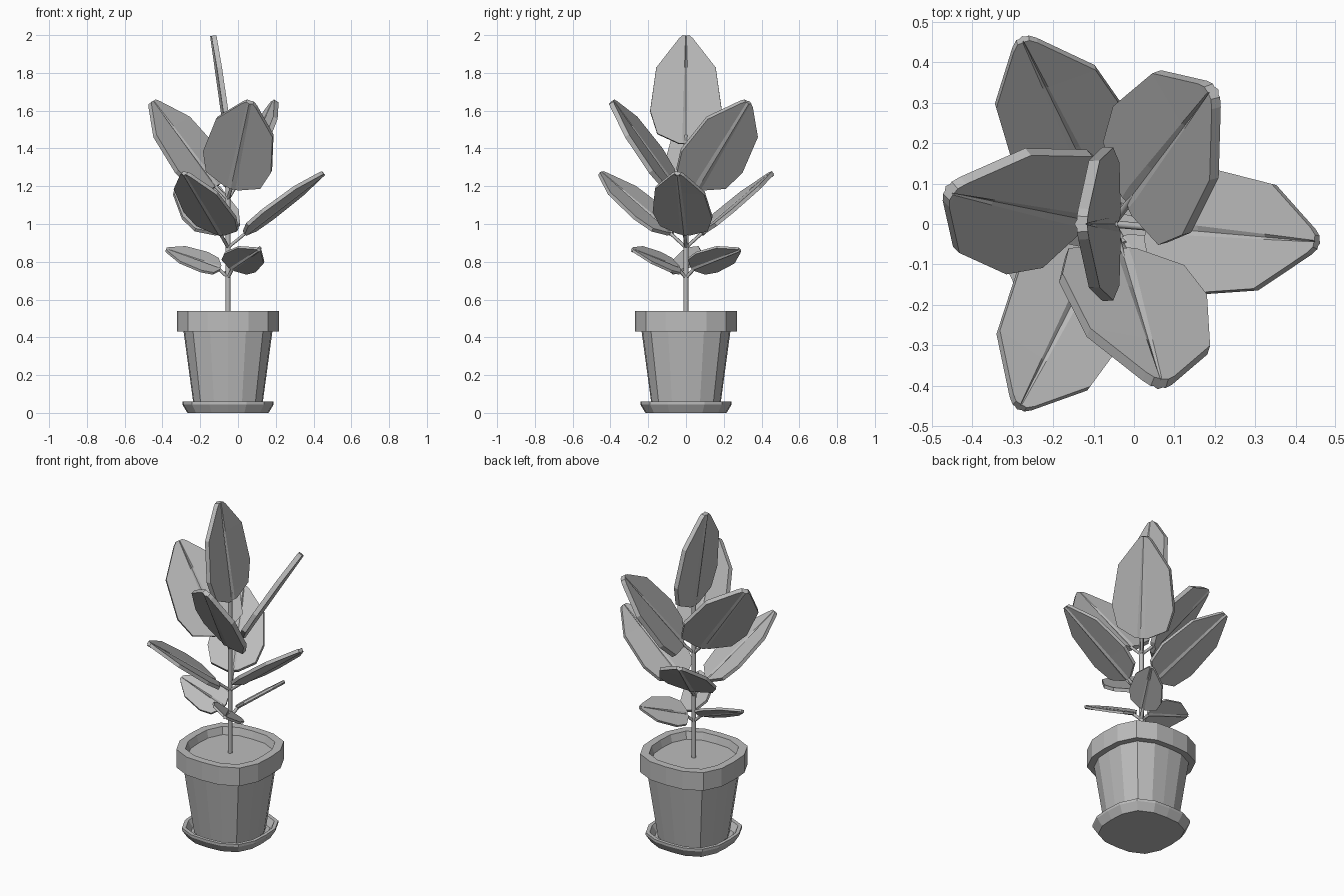
import bpy, bmesh
from math import sin, cos, pi, radians
from mathutils import Vector

cube = bpy.data.objects.get("Cube")
if cube:
    bpy.data.objects.remove(cube, do_unlink=True)

CENTRE = Vector((-0.053, 0, 0))


def make_material(name, value):
    mat = bpy.data.materials.new(name)
    mat.use_nodes = True
    color = (value, value, value, 1)
    mat.diffuse_color = color
    mat.node_tree.nodes["Principled BSDF"].inputs["Base Color"].default_value = color
    return mat


GREY = make_material("plain grey", 0.5)


def finish(name, bm):
    bmesh.ops.recalc_face_normals(bm, faces=bm.faces)
    mesh = bpy.data.meshes.new(name)
    bm.to_mesh(mesh)
    bm.free()
    mesh.materials.append(GREY)
    obj = bpy.data.objects.new(name, mesh)
    bpy.context.collection.objects.link(obj)
    return obj


def squircle_lathe(name, profile, sides=16, power=2.9):
    """Sweep (radius, height) points round a rounded-square section, capping both ends."""
    bm = bmesh.new()
    rings = []
    for r, z in profile:
        ring = []
        for i in range(sides):
            a = 2 * pi * i / sides
            k = r / (abs(cos(a)) ** power + abs(sin(a)) ** power) ** (1 / power)
            ring.append(bm.verts.new(CENTRE + Vector((k * cos(a), k * sin(a), z))))
        rings.append(ring)
    for low, high in zip(rings, rings[1:]):
        for i in range(sides):
            j = (i + 1) % sides
            bm.faces.new((low[i], low[j], high[j], high[i]))
    bm.faces.new(rings[0])
    bm.faces.new(rings[-1])
    return finish(name, bm)


def rod(name, points, radius):
    curve = bpy.data.curves.new(name, "CURVE")
    curve.dimensions = "3D"
    curve.bevel_depth = radius
    curve.bevel_resolution = 1
    curve.use_fill_caps = True
    spline = curve.splines.new("POLY")
    spline.points.add(len(points) - 1)
    for p, co in zip(spline.points, points):
        p.co = (*co, 1)
    curve.materials.append(GREY)
    obj = bpy.data.objects.new(name, curve)
    bpy.context.collection.objects.link(obj)


# Leaf outline: fraction of the length, fraction of the half width
OUTLINE = [(0, 0.2), (0.09, 0.8), (0.3, 1), (0.7, 0.83), (0.97, 0.2), (1, 0.1)]


def leaf(name, azimuth, base_r, base_z, slope, roll, length, half_width, thickness, fold=0.04):
    """Blade rolled about its length, with a shallow fold and a tapering midrib groove."""
    a, e, r = radians(azimuth), radians(slope), radians(roll)
    out = Vector((cos(a), sin(a), 0))
    up = Vector((0, 0, 1))
    along = out * cos(e) + up * sin(e)
    level_normal = up * cos(e) - out * sin(e)
    level_side = level_normal.cross(along)
    side = level_side * cos(r) - level_normal * sin(r)
    normal = level_normal * cos(r) + level_side * sin(r)
    base = CENTRE + out * base_r + up * base_z
    bm = bmesh.new()
    rows = []
    for t, w in OUTLINE:
        w *= half_width
        rib = min(0.12 * half_width * (1 - 0.7 * t), 0.5 * w)
        row = []
        for s in (-w, -rib, 0, rib, w):
            lift = abs(s) * fold - (0.006 if s == 0 else 0)
            row.append(bm.verts.new(base + along * (t * length) + side * s + normal * lift))
        rows.append(row)
    for p, q in zip(rows, rows[1:]):
        for i in range(4):
            bm.faces.new((p[i], p[i + 1], q[i + 1], q[i]))
    obj = finish(name, bm)
    solid = obj.modifiers.new("thickness", "SOLIDIFY")
    solid.thickness = thickness
    solid.offset = 0
    return base + along * (0.06 * length)


# Pot, soil and saucer
squircle_lathe("pot", [(0.18, 0.025), (0.235, 0.43), (0.27, 0.43), (0.27, 0.54),
                       (0.225, 0.54), (0.205, 0.47)])
squircle_lathe("soil", [(0.205, 0.47), (0.212, 0.497)])
squircle_lathe("saucer", [(0.215, 0), (0.242, 0.045), (0.242, 0.06), (0.222, 0.06),
                          (0.2, 0.02)])

# Main stem
rod("stem", [CENTRE + Vector((0, 0, z)) for z in (0.48, 1.0, 1.47)], 0.014)

# Whorls of three: azimuths, base radius, base height, slope, roll, length, half width,
# thickness, stalk height
WHORLS = {
    "lower": ((180, 60, -60), 0.04, 0.765, 19, 31, 0.305, 0.1, 0.014, 0.715),
    "middle": ((-5, 116, -117), 0.09, 0.95, 37.5, 8, 0.525, 0.16, 0.02, 0.875),
    "upper": ((168.5, 53, -73.5), 0.07, 1.195, 53, 30, 0.565, 0.19, 0.027, 1.13),
}
for level, (azimuths, r, z, slope, roll, length, width, thick, joint) in WHORLS.items():
    for n, azimuth in enumerate(azimuths, 1):
        end = leaf(f"{level}_leaf_{n}", azimuth, r, z, slope, roll, length, width, thick)
        rod(f"{level}_stalk_{n}", [CENTRE + Vector((0, 0, joint)), end], 0.009)

# Upright crown leaf
leaf("crown_leaf", 180, -0.005, 1.425, 82, 0, 0.578, 0.19, 0.027)
